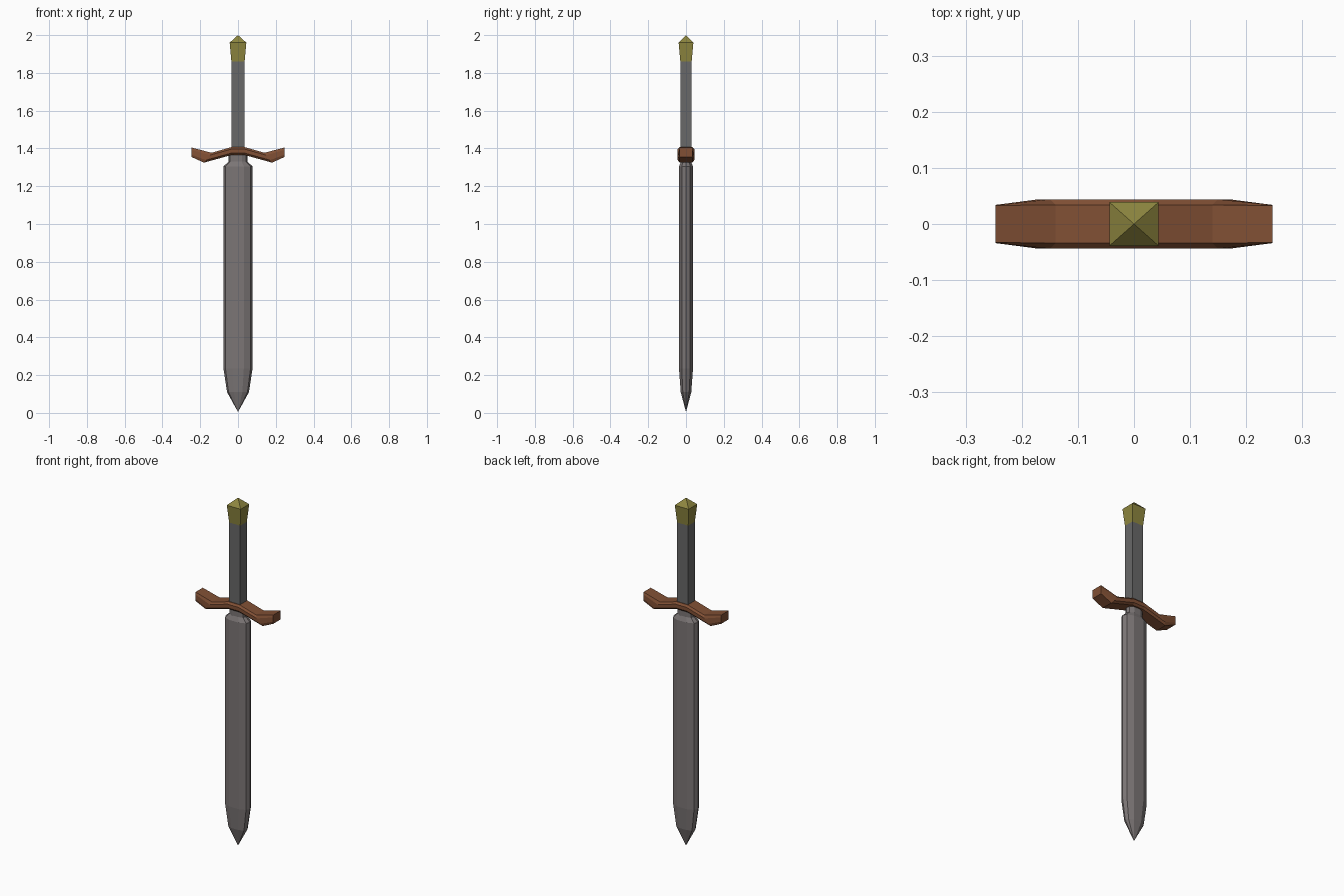
import bpy, bmesh

if "Cube" in bpy.data.objects:
    bpy.data.objects.remove(bpy.data.objects["Cube"])


def material(name, rgb):
    m = bpy.data.materials.new(name)
    m.diffuse_color = (*rgb, 1)
    m.use_nodes = True
    m.node_tree.nodes["Principled BSDF"].inputs["Base Color"].default_value = m.diffuse_color
    return m


def loft(name, rings, mat):
    """Skin consecutive rings of points; a one-point ring makes a tip, others get caps."""
    bm = bmesh.new()
    loops = [[bm.verts.new(p) for p in ring] for ring in rings]
    for a, b in zip(loops, loops[1:]):
        n = max(len(a), len(b))
        for i in range(n):
            j = (i + 1) % n
            if len(a) == 1:
                bm.faces.new((a[0], b[j], b[i]))
            elif len(b) == 1:
                bm.faces.new((a[i], a[j], b[0]))
            else:
                bm.faces.new((a[i], a[j], b[j], b[i]))
    for end in (loops[0], loops[-1]):
        if len(end) > 2:
            bm.faces.new(end)
    bmesh.ops.recalc_face_normals(bm, faces=bm.faces)
    mesh = bpy.data.meshes.new(name)
    bm.to_mesh(mesh)
    bm.free()
    mesh.materials.append(mat)
    obj = bpy.data.objects.new(name, mesh)
    bpy.context.collection.objects.link(obj)
    return obj


def section(shape, sx, sy, z):
    return [(x * sx, y * sy, z) for x, y in shape]


steel = material("steel", (0.20, 0.18, 0.18))
grip_grey = material("grip_grey", (0.14, 0.14, 0.14))
brown = material("brown", (0.22, 0.08, 0.035))
brass = material("brass", (0.27, 0.24, 0.05))

square = [(1, 1), (-1, 1), (-1, -1), (1, -1)]
blade_shape = [(1, 0), (0.86, 0.6), (0.4, 1), (-0.4, 1), (-0.86, 0.6),
               (-1, 0), (-0.86, -0.6), (-0.4, -1), (0.4, -1), (0.86, -0.6)]

# Blade with tapered point, shoulder and neck
blade = [[(0, 0, 0.005)]]
for sx, sy, z in [(0.058, 0.028, 0.11), (0.077, 0.037, 0.235), (0.077, 0.037, 1.305),
                  (0.05, 0.026, 1.33), (0.05, 0.026, 1.375)]:
    blade.append(section(blade_shape, sx, sy, z))
loft("blade", blade, steel)

# Square grip
loft("grip", [section(square, 0.035, 0.03, z) for z in (1.375, 1.87)], grip_grey)

# Flared pommel with pyramid cap
loft("pommel", [section(square, 0.035, 0.03, 1.86), section(square, 0.044, 0.039, 1.96),
                [(0, 0, 2.0)]], brass)

# Wavy crossguard: half stations (top x, top z, bottom x, bottom z, edge y, side y), mirrored
half = [(0.035, 1.407, 0.035, 1.365, 0.034, 0.044),
        (0.14, 1.377, 0.18, 1.325, 0.034, 0.044),
        (0.247, 1.405, 0.247, 1.355, 0.033, 0.034)]
stations = [(-a, b, -c, d, e, f) for a, b, c, d, e, f in reversed(half)] + half
guard = []
for tx, tz, bx, bz, ye, ys in stations:
    ux, uz = tx * 0.75 + bx * 0.25, tz * 0.75 + bz * 0.25
    lx, lz = tx * 0.25 + bx * 0.75, tz * 0.25 + bz * 0.75
    right = [(tx, ye, tz), (ux, ys, uz), (lx, ys, lz), (bx, ye, bz)]
    guard.append(right + [(x, -y, z) for x, y, z in reversed(right)])
loft("crossguard", guard, brown)
